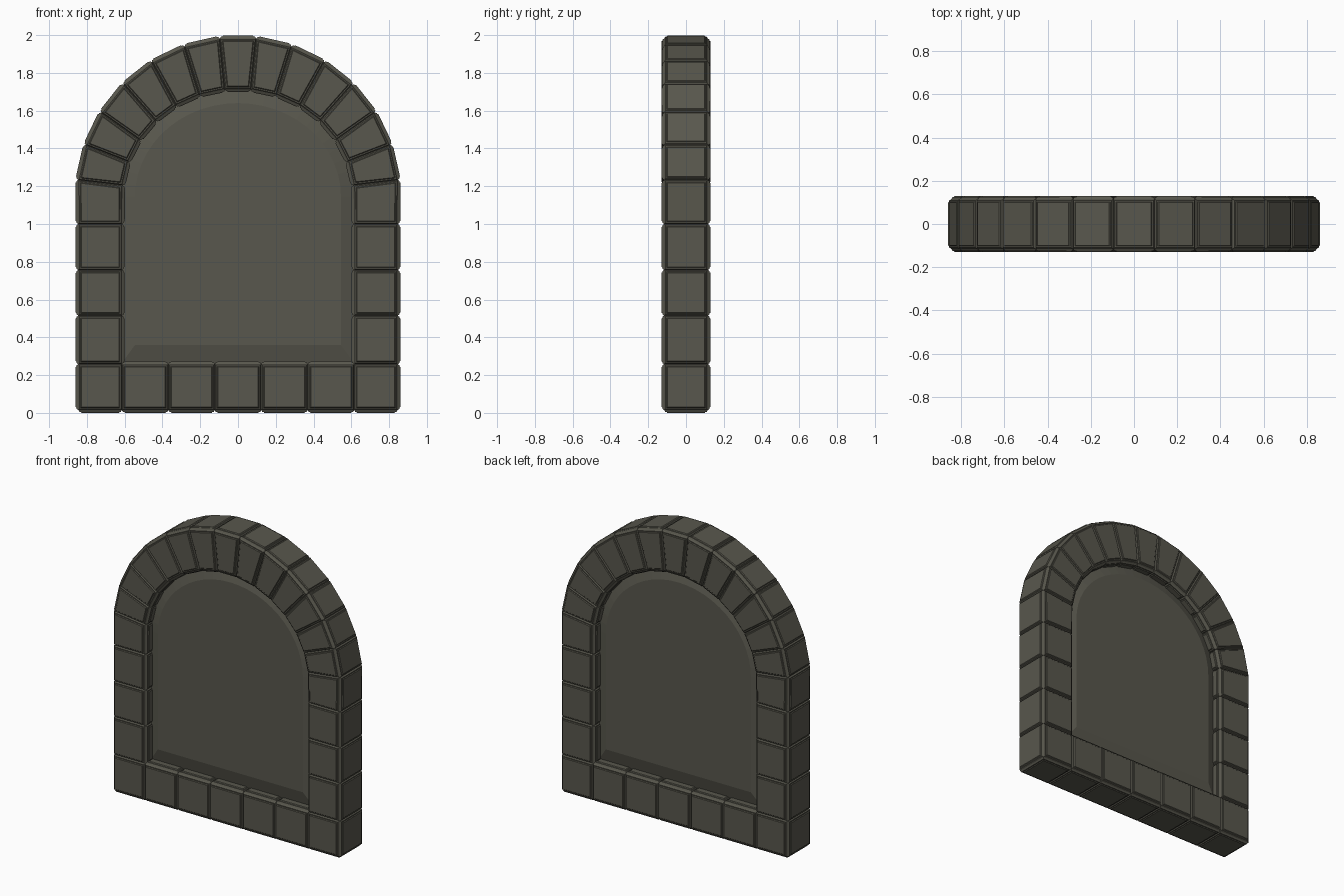
import bpy, bmesh
from math import sin, cos, radians

cube = bpy.data.objects.get("Cube")
if cube:
    bpy.data.objects.remove(cube, do_unlink=True)


def material(name, rgb):
    m = bpy.data.materials.new(name)
    m.use_nodes = True
    m.diffuse_color = (*rgb, 1)
    m.node_tree.nodes["Principled BSDF"].inputs["Base Color"].default_value = (*rgb, 1)
    return m


stone = material("grey stone", (0.098, 0.095, 0.074))

HALF, OUT, INN = 0.115, 0.845, 0.615      # mortar depth, outer and inner half widths
LOW, SILL, SPRING = 0.015, 0.258, 1.145   # mortar underside, sill top, arch centre


def add_object(name, bm):
    bmesh.ops.recalc_face_normals(bm, faces=bm.faces)
    me = bpy.data.meshes.new(name)
    bm.to_mesh(me)
    bm.free()
    me.materials.append(stone)
    ob = bpy.data.objects.new(name, me)
    bpy.context.collection.objects.link(ob)
    return ob


def block(name, corners, exposed):
    """Prism from four (x, z) corners; stepped plates on front, back and exposed edges."""
    bm = bmesh.new()
    front = [bm.verts.new((x, -HALF, z)) for x, z in corners]
    back = [bm.verts.new((x, HALF, z)) for x, z in corners]
    plates = [bm.faces.new(front), bm.faces.new(back[::-1])]
    for i in range(4):
        j = (i + 1) % 4
        side = bm.faces.new((front[j], front[i], back[i], back[j]))
        if i in exposed:
            plates.append(side)
    bmesh.ops.recalc_face_normals(bm, faces=bm.faces)
    for thickness, depth in ((0.008, 0.010), (0.009, 0), (0.006, 0.005)):
        bmesh.ops.inset_individual(bm, faces=plates, thickness=thickness, depth=depth)
    return add_object(name, bm)


def arch_point(angle, rx, rz):
    a = radians(angle)
    return rx * cos(a), SPRING + rz * sin(a)


# Sill: five blocks between the two corner blocks
step = 2 * INN / 5
for i in range(5):
    x = -INN + i * step
    block(f"sill_block_{i + 1}", [(x, LOW), (x + step, LOW), (x + step, SILL), (x, SILL)], (0, 2))

# Arch joints, from the springing of one side to the other
START, COUNT = 6, 13
pitch = (180 - 2 * START) / COUNT
joints = [(arch_point(START + i * pitch, OUT + 0.006, 0.842),
           arch_point(START + i * pitch, INN, 0.572)) for i in range(COUNT + 1)]
for i in range(COUNT):
    (o0, n0), (o1, n1) = joints[i], joints[i + 1]
    block(f"arch_block_{i + 1}", [n0, o0, o1, n1], (1, 3))

# Corner blocks and jambs on both sides
levels = [SILL, 0.515, 0.757, 1.0]
for side, s in (("left", 1), ("right", -1)):
    block(f"{side}_corner_block",
          [(s * INN, LOW), (s * OUT, LOW), (s * OUT, SILL), (s * INN, SILL)], (0, 1))
    for k, z in enumerate(levels):
        if k < 3:
            outer_top, inner_top = (OUT, levels[k + 1]), (INN, levels[k + 1])
        else:
            outer_top, inner_top = joints[0]
        quad = [(INN, z), (OUT, z), outer_top, inner_top]
        block(f"{side}_jamb_block_{k + 1}", [(s * x, h) for x, h in quad], (1, 3))


# Infill panel, raised in the middle on both faces
def outline(bm, y, half, bottom, rise):
    pts = [(-half, bottom), (half, bottom)]
    pts += [arch_point(i * 180 / 26, half, rise) for i in range(27)]
    return [bm.verts.new((x, y, z)) for x, z in pts]


bm = bmesh.new()
rims = []
for s in (-1, 1):
    rim = outline(bm, s * 0.055, 0.625, 0.25, 0.58)
    top = outline(bm, s * 0.082, 0.545, 0.36, 0.495)
    bm.faces.new(top)
    rims += [rim]
    for i in range(len(rim)):
        j = (i + 1) % len(rim)
        bm.faces.new((rim[i], rim[j], top[j], top[i]))
for i in range(len(rims[0])):
    j = (i + 1) % len(rims[0])
    bm.faces.new((rims[0][i], rims[0][j], rims[1][j], rims[1][i]))
add_object("infill_panel", bm)
